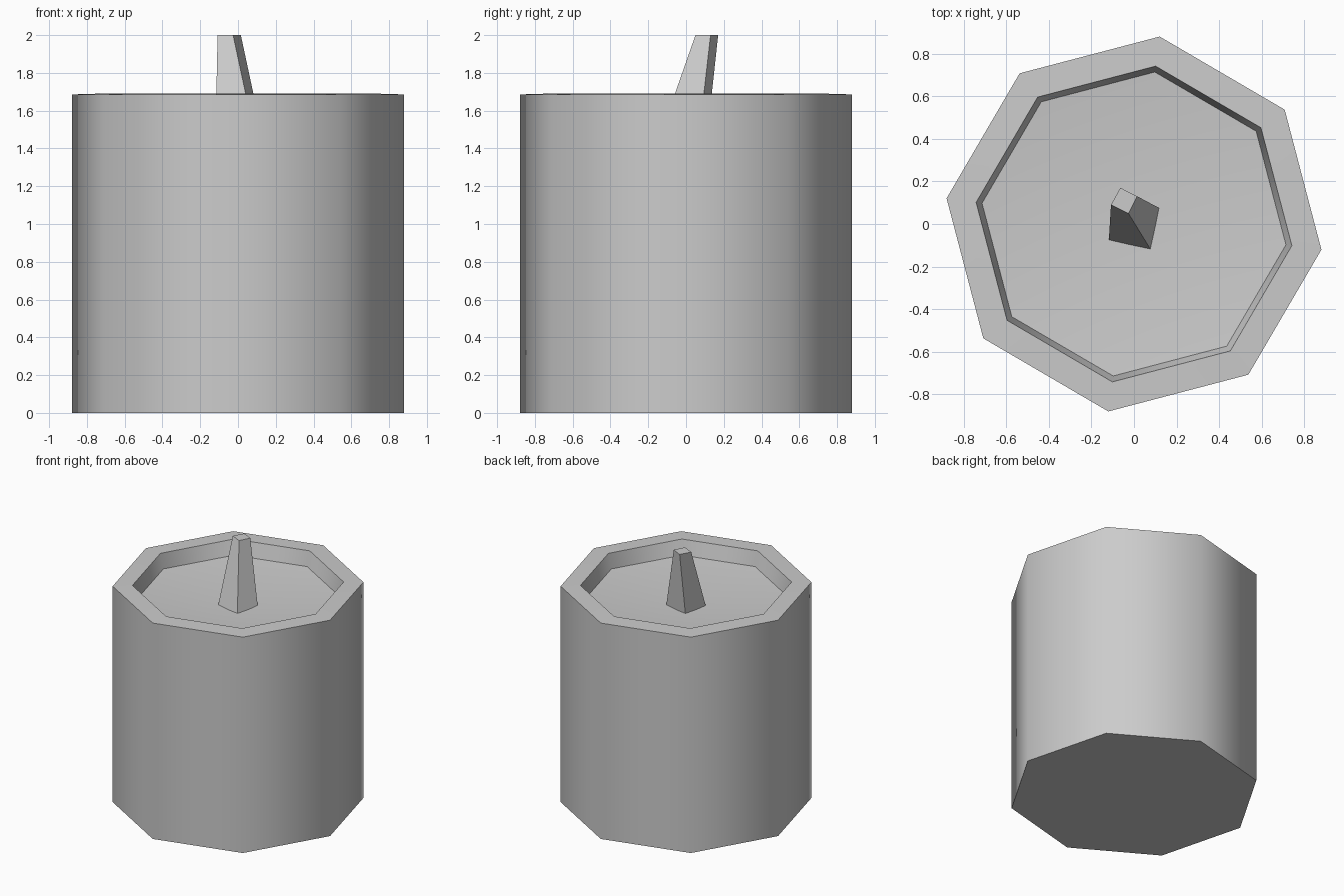
import bpy
import bmesh
from math import cos, sin, radians

cube = bpy.data.objects.get("Cube")
if cube:
    bpy.data.objects.remove(cube, do_unlink=True)

SIDES = 8
TURN = radians(-7.8)

wax = bpy.data.materials.new("light grey")
wax.use_nodes = True
GREY = (0.6, 0.6, 0.6, 1)
wax.diffuse_color = GREY
wax.node_tree.nodes["Principled BSDF"].inputs["Base Color"].default_value = GREY


def finish(name, bm):
    bmesh.ops.recalc_face_normals(bm, faces=bm.faces)
    mesh = bpy.data.meshes.new(name)
    bm.to_mesh(mesh)
    bm.free()
    mesh.materials.append(wax)
    obj = bpy.data.objects.new(name, mesh)
    bpy.context.collection.objects.link(obj)
    bpy.ops.object.select_all(action="DESELECT")
    obj.select_set(True)
    bpy.context.view_layer.objects.active = obj
    bpy.ops.object.shade_smooth_by_angle(angle=radians(50))
    return obj


def bridge(bm, low, high):
    n = len(low)
    for i in range(n):
        j = (i + 1) % n
        bm.faces.new((low[i], low[j], high[j], high[i]))


# Candle body: octagonal rings of (radius, height), closed with a dished top
bm = bmesh.new()
rings = []
for r, z in ((0.888, 0), (0.888, 1.686), (0.748, 1.69), (0.72, 1.577)):
    angles = [TURN + radians(360 / SIDES * i) for i in range(SIDES)]
    rings.append([bm.verts.new((r * cos(a), r * sin(a), z)) for a in angles])
for low, high in zip(rings, rings[1:]):
    bridge(bm, low, high)
bm.faces.new(rings[0])
centre = bm.verts.new((0, 0, 1.51))
for i in range(SIDES):
    bm.faces.new((rings[-1][i], rings[-1][(i + 1) % SIDES], centre))
finish("candle_body", bm)

# Wick: leaning, tapering square post
bm = bmesh.new()
base = [(-0.118, -0.075), (0.077, -0.118), (0.118, 0.075), (-0.077, 0.118)]
tip = [(-0.108, 0.09), (-0.026, 0.05), (0.015, 0.13), (-0.064, 0.17)]
low = [bm.verts.new((x, y, 1.52)) for x, y in base]
high = [bm.verts.new((x, y, 2)) for x, y in tip]
bridge(bm, low, high)
bm.faces.new(low)
bm.faces.new(high)
finish("wick", bm)
